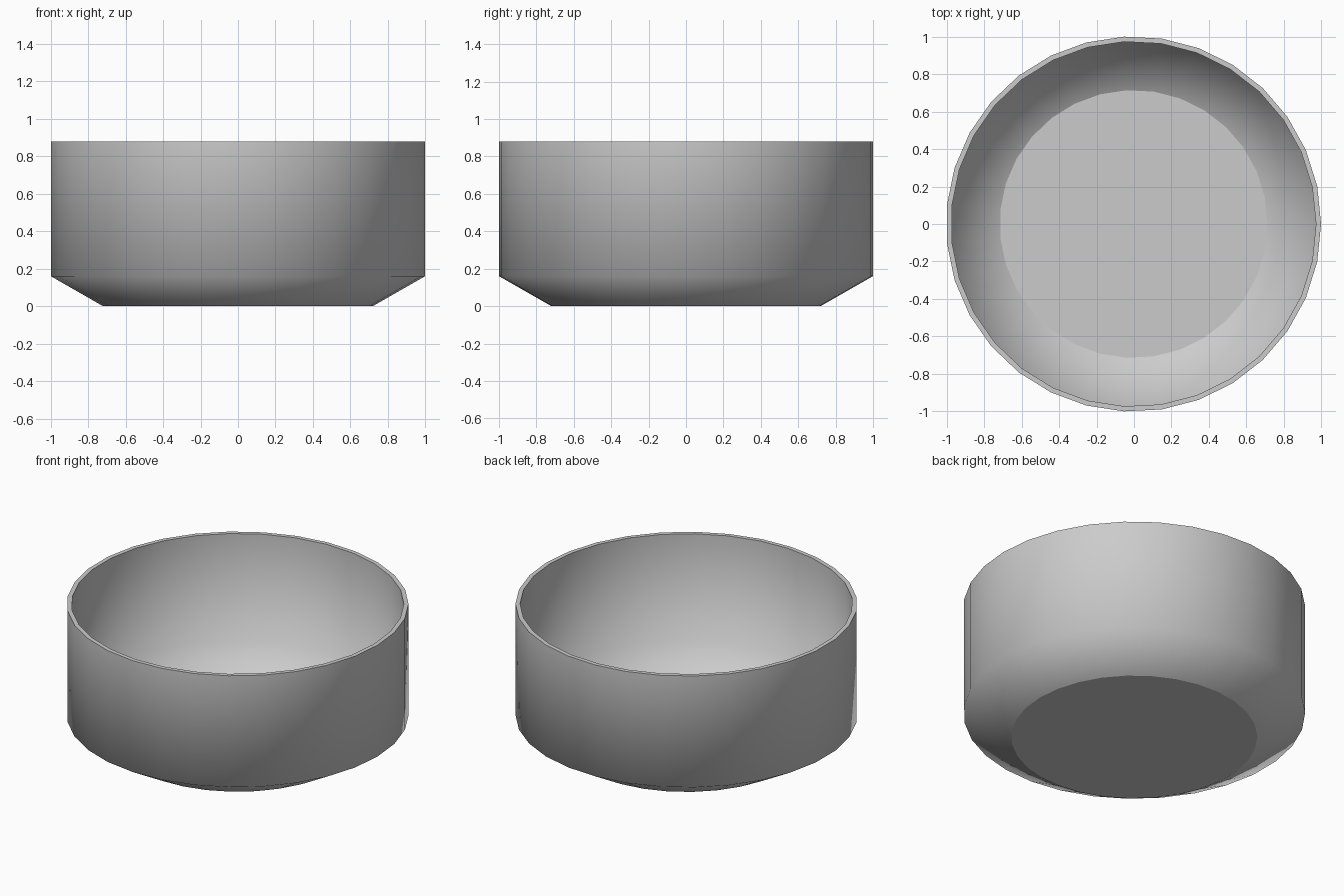
import bpy, bmesh, math

if "Cube" in bpy.data.objects:
    bpy.data.objects.remove(bpy.data.objects["Cube"])

SIDES = 31
STEP = 2 * math.pi / SIDES
R = 1 / math.sin(8 * STEP)                    # makes the y extent exactly 2
SHIFT = -R * (1 - math.cos(STEP / 2)) / 2     # recentres the odd-sided ring on x

# (radius, height, crease) from the underside, up over the rim, to the inner floor
PROFILE = [
    (0.72, 0.0, True),
    (1.0, 0.16, False),
    (1.0, 0.88, True),
    (0.973, 0.88, True),
    (0.973, 0.175, False),
    (0.714, 0.025, True),
]

bm = bmesh.new()
rings = []
for r, z, crease in PROFILE:
    rings.append([bm.verts.new((R * r * math.cos(i * STEP) + SHIFT,
                                R * r * math.sin(i * STEP), z))
                  for i in range(SIDES)])

# Walls and rim
for a, b in zip(rings, rings[1:]):
    for i in range(SIDES):
        j = (i + 1) % SIDES
        bm.faces.new((a[i], a[j], b[j], b[i]))

# Underside and inner floor
bm.faces.new(rings[0][::-1])
bm.faces.new(rings[-1])

# Smooth shading with sharp rim, base and floor edges
for f in bm.faces:
    f.smooth = True
for ring, (r, z, crease) in zip(rings, PROFILE):
    if crease:
        for i in range(SIDES):
            bm.edges.get((ring[i], ring[(i + 1) % SIDES])).smooth = False
bmesh.ops.recalc_face_normals(bm, faces=bm.faces)

mesh = bpy.data.meshes.new("bowl")
bm.to_mesh(mesh)
bm.free()
bowl = bpy.data.objects.new("bowl", mesh)
bpy.context.collection.objects.link(bowl)
